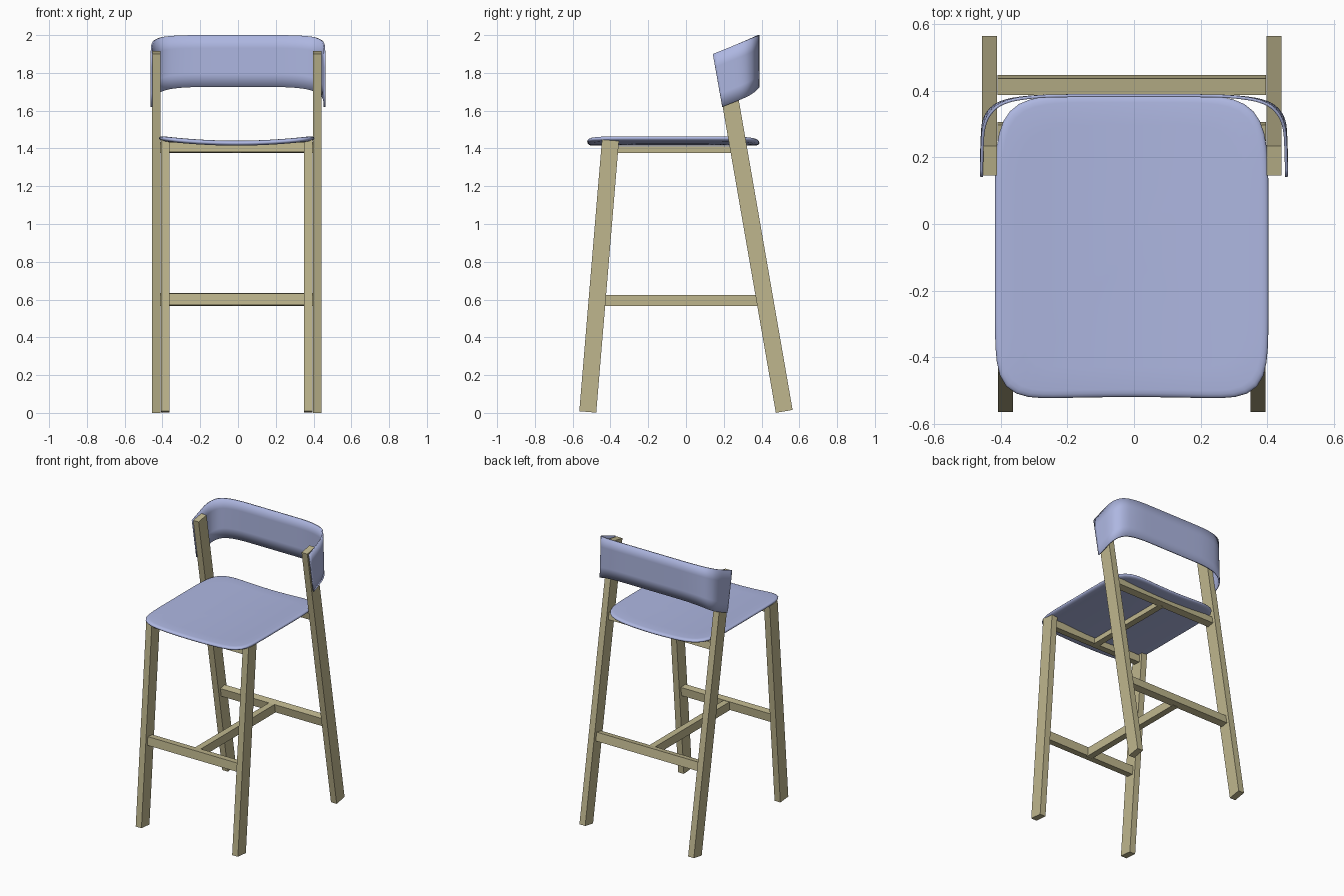
import bpy, bmesh, math
from mathutils import Vector

if "Cube" in bpy.data.objects:
    bpy.data.objects.remove(bpy.data.objects["Cube"])

CX = -0.007  # frame centre in x


def material(name, rgb):
    m = bpy.data.materials.new(name)
    m.diffuse_color = (*rgb, 1)
    m.use_nodes = True
    m.node_tree.nodes["Principled BSDF"].inputs["Base Color"].default_value = m.diffuse_color
    return m


wood = material("wood", (0.52, 0.47, 0.27))
shell = material("shell", (0.42, 0.47, 0.75))


def make_object(name, bm, mat):
    bmesh.ops.recalc_face_normals(bm, faces=bm.faces[:])
    me = bpy.data.meshes.new(name)
    bm.to_mesh(me)
    bm.free()
    ob = bpy.data.objects.new(name, me)
    bpy.context.collection.objects.link(ob)
    me.materials.append(mat)
    return ob


def smooth(ob):
    bpy.ops.object.select_all(action='DESELECT')
    ob.select_set(True)
    bpy.context.view_layer.objects.active = ob
    bpy.ops.object.shade_smooth_by_angle(angle=math.radians(40))


def box(name, centre, size, tilt=0.0):
    bm = bmesh.new()
    bmesh.ops.create_cube(bm, size=1)
    bmesh.ops.scale(bm, vec=size, verts=bm.verts)
    ob = make_object(name, bm, wood)
    ob.location = centre
    ob.rotation_euler.x = tilt
    return ob


# Legs and the cross rails that lean with them
legs = {
    "front": (0.379, (-0.52, 0.005), (-0.40, 1.443), 0.357),
    "back": (0.427, (0.52, 0.008), (0.19, 1.908), 0.403),
}
for part, (x, lo, hi, rail) in legs.items():
    dy, dz = hi[0] - lo[0], hi[1] - lo[1]
    tilt = -math.atan2(dy, dz)
    for side, s in (("left", -1), ("right", 1)):
        box(f"{part}_leg_{side}", (CX + s * x, (lo[0] + hi[0]) / 2, (lo[1] + hi[1]) / 2),
            (0.045, 0.09, math.hypot(dy, dz)), tilt)
    for level, z in (("lower", 0.6), ("upper", 1.404)):
        y = lo[0] + dy * (z - lo[1]) / dz
        box(f"{part}_{level}_rail", (CX, y, z), (2 * rail, 0.05, 0.06 if level == "lower" else 0.05), tilt)

# Centre bars joining front and back rails
for level, z, y0, y1, h in (("lower", 0.595, -0.46, 0.41, 0.06), ("upper", 1.394, -0.39, 0.27, 0.035)):
    box(f"{level}_centre_bar", (CX, (y0 + y1) / 2, z), (0.045, y1 - y0, h))

# Seat: rounded-square pad bent into a shallow dish across its width
N = 96
bm = bmesh.new()


def seat_point(s, k, face):
    a = 2 * math.pi * k / N
    c, d = math.cos(a), math.sin(a)
    n = 6 if d > 0 else 8
    r = s * (abs(c) ** n + abs(d) ** n) ** (-1 / n)
    x, y = 0.411 * r * c, 0.457 * r * d
    if y < 0:
        y += 0.006 * s * max(0, 1 - (x / 0.3) ** 2)
    t = max(0, (s - 0.95) / 0.05)
    half = 0.013 * math.sqrt(max(0, 1 - t * t))
    return Vector((CX + x, y - 0.069, 1.428 + 0.026 * (x / 0.411) ** 2 + face * half))


steps = [0.2, 0.4, 0.6, 0.8, 0.95, 0.975, 0.99, 0.997]
path = [(s, 1) for s in steps] + [(1, 0)] + [(s, -1) for s in reversed(steps)]
rings = [[bm.verts.new(seat_point(s, k, f)) for k in range(N)] for s, f in path]
for r0, r1 in zip(rings, rings[1:]):
    for k in range(N):
        bm.faces.new((r0[k], r0[(k + 1) % N], r1[(k + 1) % N], r1[k]))
for ring, f in ((rings[0], 1), (rings[-1], -1)):
    mid = bm.verts.new(seat_point(0, 0, f))
    for k in range(N):
        bm.faces.new((ring[k], ring[(k + 1) % N], mid))
smooth(make_object("seat", bm, shell))

# Backrest: thin band wrapped around the back legs, ends sloping down and forward
half_path = [(0.463, 0.0), (0.461, 0.3), (0.458, 0.53), (0.449, 0.68), (0.434, 0.785),
             (0.412, 0.87), (0.38, 0.93), (0.34, 0.965), (0.28, 0.99), (0.18, 1.0)]
pts = [Vector((-x, f)) for x, f in half_path] + [Vector((x, f)) for x, f in reversed(half_path)]
curve = []
for i in range(len(pts) - 1):
    p0, p1, p2, p3 = pts[max(i - 1, 0)], pts[i], pts[i + 1], pts[min(i + 2, len(pts) - 1)]
    for j in range(3):
        t = j / 3
        curve.append(0.5 * (2 * p1 + (p2 - p0) * t + (2 * p0 - 5 * p1 + 4 * p2 - p3) * t * t
                            + (3 * p1 - p0 - 3 * p2 + p3) * t ** 3))
curve.append(pts[-1])
bm = bmesh.new()
cols = []
for x, f in curve:
    f = min(f, 1.0)
    top = Vector((x, 0.142 + 0.248 * f, 1.90 + 0.10 * f))
    bottom = Vector((x, 0.192 + 0.198 * f, 1.62 + 0.078 * f + 0.027 * f ** 6))
    cols.append([bm.verts.new(top.lerp(bottom, j / 4)) for j in range(5)])
for c0, c1 in zip(cols, cols[1:]):
    for j in range(4):
        bm.faces.new((c0[j], c0[j + 1], c1[j + 1], c1[j]))
back = make_object("backrest", bm, shell)
# Make normals face outward so the thickness grows inward
if back.data.polygons[len(back.data.polygons) // 2].normal.y < 0:
    back.data.flip_normals()
mod = back.modifiers.new("thickness", 'SOLIDIFY')
mod.thickness = 0.009
mod.offset = -1
smooth(back)
